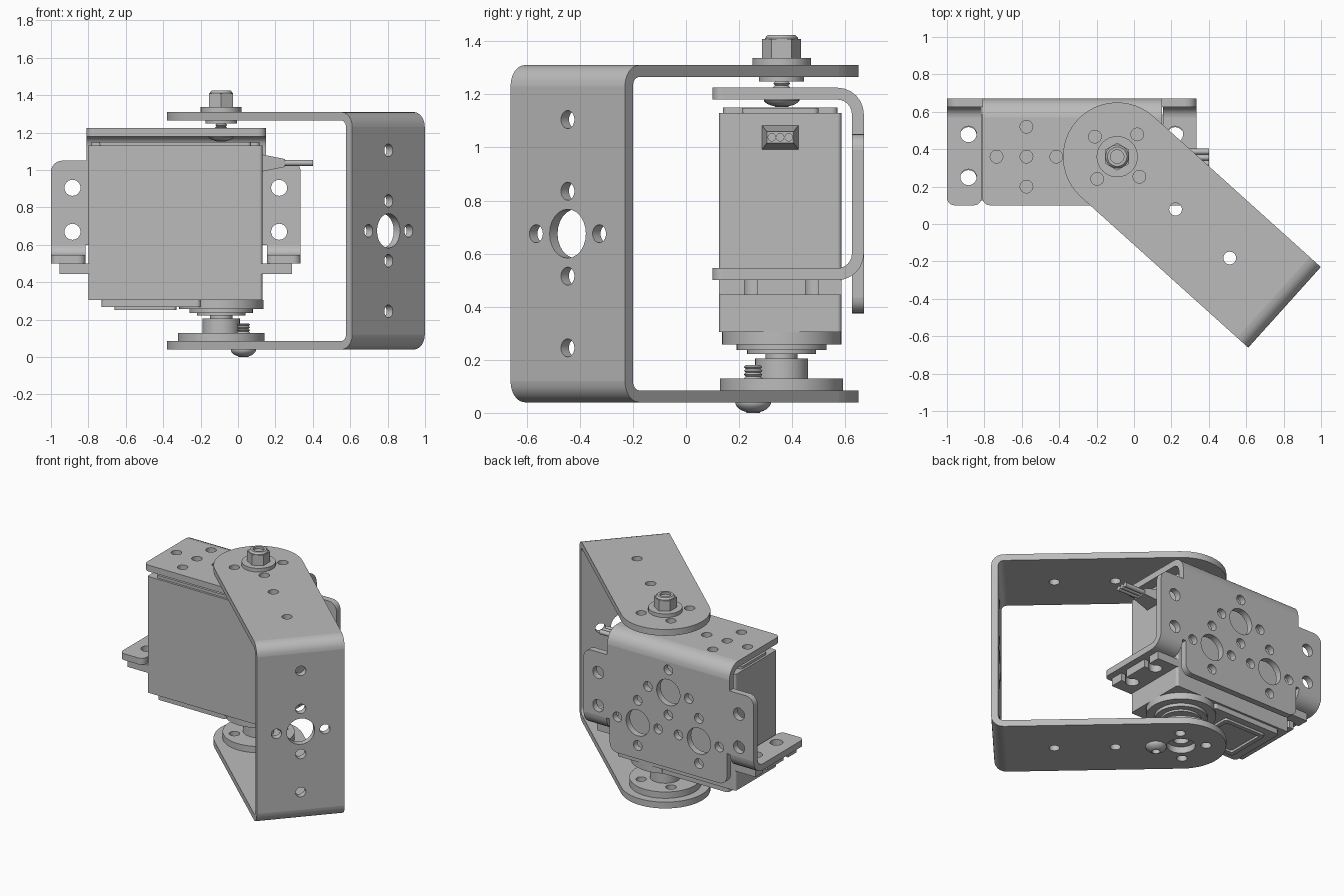
import bpy, bmesh
from math import sin, cos, pi, radians, asin
from mathutils import Matrix, Vector

cube = bpy.data.objects.get("Cube")
if cube:
    bpy.data.objects.remove(cube, do_unlink=True)

grey = bpy.data.materials.new("metal grey")
grey.use_nodes = True
grey.diffuse_color = (0.5, 0.5, 0.5, 1)
for node in grey.node_tree.nodes:
    if node.type == 'BSDF_PRINCIPLED':
        node.inputs["Base Color"].default_value = grey.diffuse_color

PX, PY = -0.09, 0.36                      # pivot axis
T = 0.045                                 # sheet thickness
HOLE, BIG, RING = 0.034, 0.092, 0.16      # hole radii and hole ring radius
ARM = Matrix.Translation((PX, PY, 0)) @ Matrix.Rotation(radians(-42), 4, 'Z')
AXES = {'xy': (0, 1, 2), 'xz': (0, 2, 1), 'yz': (1, 2, 0)}


def circle(x, y, r, n=24):
    return [(x + r * cos(2 * pi * i / n), y + r * sin(2 * pi * i / n)) for i in range(n)]


def cross(x, y, centre=BIG):
    """One centre hole and four small ones around it."""
    spots = [(RING, 0), (-RING, 0), (0, RING), (0, -RING)]
    return [circle(x, y, centre)] + [circle(x + a, y + b, HOLE) for a, b in spots]


def rounded(points):
    """Outline whose right-angled corners (x, y, radius) are rounded."""
    out = []
    for i, p in enumerate(points):
        c = Vector(p[:2])
        if len(p) < 3:
            out.append(tuple(c))
            continue
        a = (Vector(points[i - 1][:2]) - c).normalized() * p[2]
        b = (Vector(points[(i + 1) % len(points)][:2]) - c).normalized() * p[2]
        for k in range(7):
            s = pi / 2 * k / 6
            out.append(tuple(c + a + b - b * cos(s) - a * sin(s)))
    return out


def rect(x0, x1, y0, y1, r=0):
    corners = [(x0, y0), (x1, y0), (x1, y1), (x0, y1)]
    return rounded([c + (r,) for c in corners]) if r else corners


def bend(cx, cy, sx, sy, r):
    """Quarter ring that joins two sheets."""
    arc = lambda q: [(cx + sx * q * cos(pi * k / 12), cy + sy * q * sin(pi * k / 12)) for k in range(7)]
    return arc(r) + arc(r - T)[::-1]


def slab(bm, loops, plane, lo, hi):
    """Extrude an outline with holes between two levels."""
    def place(p, w):
        co = [0, 0, 0]
        for axis, value in zip(AXES[plane], (p[0], p[1], w)):
            co[axis] = value
        return bm.verts.new(co)
    top, edges = {}, []
    for loop in loops:
        base = [place(p, lo) for p in loop]
        for v, p in zip(base, loop):
            top[v] = place(p, hi)
        for a, b in zip(base, base[1:] + base[:1]):
            edges.append(bm.edges.new((a, b)))
            bm.faces.new((a, b, top[b], top[a]))
    normal = [0, 0, 0]
    normal[AXES[plane][2]] = 1
    fill = bmesh.ops.triangle_fill(bm, use_beauty=True, edges=edges, normal=normal)
    for f in [g for g in fill["geom"] if isinstance(g, bmesh.types.BMFace)]:
        bm.faces.new([top[v] for v in f.verts])


def finish(bm, name, matrix=Matrix()):
    bmesh.ops.remove_doubles(bm, verts=bm.verts, dist=1e-4)
    inner = [f for f in bm.faces if all(len(e.link_faces) > 2 for e in f.edges)]
    bmesh.ops.delete(bm, geom=inner, context='FACES')
    bmesh.ops.recalc_face_normals(bm, faces=bm.faces)
    mesh = bpy.data.meshes.new(name)
    bm.to_mesh(mesh)
    bm.free()
    ob = bpy.data.objects.new(name, mesh)
    ob.matrix_world = matrix
    bpy.context.collection.objects.link(ob)
    mesh.materials.append(grey)
    bpy.ops.object.select_all(action='DESELECT')
    ob.select_set(True)
    bpy.context.view_layer.objects.active = ob
    bpy.ops.object.shade_smooth_by_angle(angle=radians(32))
    for p in mesh.polygons:               # sheet faces stay flat
        if max(abs(c) for c in p.normal) > 0.9999:
            p.use_smooth = False
    return ob


def plate(name, loops, plane, lo, hi, matrix=Matrix()):
    bm = bmesh.new()
    slab(bm, loops, plane, lo, hi)
    return finish(bm, name, matrix)


def turned(name, profile, x=PX, y=PY, sides=32, matrix=Matrix()):
    """Lathe a (radius, height) profile around a vertical axis."""
    bm = bmesh.new()
    vs = [bm.verts.new((r, 0, z)) for r, z in profile]
    es = [bm.edges.new(pair) for pair in zip(vs, vs[1:])]
    bmesh.ops.spin(bm, geom=vs + es, cent=(0, 0, 0), axis=(0, 0, 1), angle=2 * pi, steps=sides)
    return finish(bm, name, matrix @ Matrix.Translation((x, y, 0)))


def thread(name, z0, z1, r, **kw):
    n = round((z1 - z0) / 0.007)
    ridges = [(r - 0.007 * (i % 2), z0 + (z1 - z0) * i / n) for i in range(n + 1)]
    return turned(name, [(0, z0)] + ridges + [(0, z1)], sides=20, **kw)


def dome(name, z, h, r, **kw):
    """Button screw head with a socket; z is the flat side, h is signed."""
    cap = [(r, z), (r, z + h * 0.15)]
    cap += [(r * cos(s), z + h * sin(s)) for s in (0.4, 0.7, 0.95, 1.15)]
    sock = r * 0.38
    return turned(name, [(0, z)] + cap + [(sock, z + h), (sock, z + h * 0.35), (0, z + h * 0.35)], **kw)


# swinging U bracket, built along its own arm
L, W, R, Z0, Z1 = 1.204, 0.29, 0.08, 0.04, 1.31
bm = bmesh.new()
arm = [(W * cos(pi / 2 + pi * i / 24), W * sin(pi / 2 + pi * i / 24)) for i in range(25)]
arm += [(L - R, -W), (L - R, W)]
far = [circle(0.42, 0, HOLE), circle(0.81, 0, HOLE)]
slab(bm, [arm] + far + cross(0, 0), 'xy', Z0, Z0 + T)
slab(bm, [arm] + far + cross(0, 0, HOLE), 'xy', Z1 - T, Z1)
mid = (Z0 + Z1) / 2
ends = [circle(0, mid + s * 0.43, HOLE) for s in (-1, 1)]
slab(bm, [rect(-W, W, Z0 + R, Z1 - R)] + cross(0, mid) + ends, 'yz', L - T, L)
slab(bm, [bend(L - R, Z0 + R, 1, -1, R)], 'xz', -W, W)
slab(bm, [bend(L - R, Z1 - R, 1, 1, R)], 'xz', -W, W)
finish(bm, "swing_bracket", ARM)

# motor bracket: top sheet, back sheet with wings, two flanges
CX, YB, YF, R = -0.33, 0.67, 0.1, 0.1
ZT, ZF = 1.225, 0.5
bm = bmesh.new()
top = rounded([(-0.81, YF, 0.04), (0.15, YF, 0.04), (0.15, YB - R), (-0.81, YB - R)])
slab(bm, [top] + cross(-0.575, PY, HOLE) + cross(PX, PY, HOLE), 'xy', ZT - T, ZT)
slab(bm, [bend(YB - R, ZT - R, 1, 1, R)], 'yz', -0.81, 0.15)
low = ZF + R
back = rounded([(-1, low), (-0.815, low), (-0.79, low), (-0.79, 0.375, 0.06), (0.13, 0.375, 0.06),
                (0.13, low), (0.155, low), (0.335, low), (0.335, 1.05, 0.06), (0.15, 1.05),
                (0.15, ZT - R), (-0.81, ZT - R), (-0.81, 1.05), (-1, 1.05, 0.06)])
holes = cross(CX, 0.91) + cross(PX, 0.63) + cross(-0.57, 0.63)
holes += [circle(x, z, 0.043) for x in (-0.885, 0.22) for z in (0.67, 0.905)]
slab(bm, [back] + holes, 'xz', YB - T, YB)
for x0, x1, hx in ((-1, -0.815, -0.885), (0.155, 0.335, 0.22)):
    flange = rounded([(x0, YF, 0.04), (x1, YF, 0.04), (x1, YB - R), (x0, YB - R)])
    slab(bm, [flange] + [circle(hx, y, 0.043) for y in (0.25, 0.48)], 'xy', ZF, ZF + T)
    slab(bm, [bend(YB - R, ZF + R, 1, -1, R)], 'yz', x0, x1)
finish(bm, "motor_bracket")

# motor case with lid and base details
plate("motor_case", [rect(-0.8, 0.13, 0.125, 0.585, 0.015)], 'xy', 0.305, 1.13)
plate("motor_lid", [rect(-0.74, 0.07, 0.14, 0.57, 0.02)], 'xy', 1.13, 1.15)
plate("lid_bar", [rect(-0.785, 0.115, 0.21, 0.5, 0.02)], 'xy', 1.13, 1.148)
plate("base_cover", [rect(-0.73, -0.2, 0.14, 0.57, 0.02)], 'xy', 0.268, 0.305)
plate("base_rim", [rect(-0.66, -0.33, 0.19, 0.52, 0.02), rect(-0.63, -0.36, 0.22, 0.49, 0.01)],
      'xy', 0.252, 0.268)
turned("output_boss", [(0, 0.305), (0.225, 0.305), (0.225, 0.258), (0.17, 0.258), (0.17, 0.236),
                       (0.13, 0.236), (0.13, 0.222), (0, 0.222)], sides=40)

# mounting ears with open keyhole slots
side = [(0.29, 0.125)]
start = asin(0.025 / 0.043)
for y in (0.245, 0.475):
    side.append((0.29, y - 0.025))
    for i in range(17):
        a = -start - (2 * pi - 2 * start) * i / 16
        side.append((0.22 + 0.043 * cos(a), y + 0.043 * sin(a)))
    side.append((0.29, y + 0.025))
side.append((0.29, 0.585))
mirrored = [(-0.665 - x, y) for x, y in reversed(side)]
plate("mounting_ears", [side + mirrored], 'xy', 0.445, 0.5)

# cable exit and three wires
bm = bmesh.new()
slab(bm, [rect(0.285, 0.425, 0.99, 1.085)], 'yz', 0.12, 0.25)
for v in bm.verts:
    if v.co.x > 0.2:
        v.co.y = 0.355 + (v.co.y - 0.355) * 0.72
        v.co.z = 1.038 + (v.co.z - 1.038) * 0.45
finish(bm, "cable_grommet")
for i in (-1, 0, 1):
    plate("wire", [circle(0.355 + i * 0.032, 1.038, 0.016, 12)], 'yz', 0.2, 0.4)

# output horn under the motor
plate("horn_disc", [circle(0, 0, 0.232, 48)] + cross(0, 0, 0.05), 'xy', 0.085, 0.13, ARM)
turned("horn_hub", [(0, 0.128), (0.1, 0.128), (0.1, 0.205), (0.06, 0.205), (0.06, 0.23), (0, 0.23)])
dome("horn_screw_head", Z0, -Z0, 0.067, x=RING, y=0, matrix=ARM)
thread("horn_screw_thread", 0.03, 0.18, 0.035, x=RING, y=0, matrix=ARM)

# pivot bolt, washers and lock nut
dome("pivot_bolt_head", ZT - T, -0.027, 0.067)
thread("pivot_bolt_thread", 1.17, 1.41, 0.032)
for name, r, z0, z1 in (("lower_washer", 0.085, 1.248, 1.265), ("upper_washer", 0.11, 1.31, 1.336)):
    plate(name, [circle(PX, PY, r, 32), circle(PX, PY, 0.03)], 'xy', z0, z1)
hexagon = [(PX + 0.074 * sin(pi * i / 3), PY + 0.074 * cos(pi * i / 3)) for i in range(6)]
plate("lock_nut", [hexagon, circle(PX, PY, 0.03)], 'xy', 1.336, 1.408)
turned("lock_nut_collar", [(0.036, 1.4), (0.062, 1.4), (0.062, 1.412), (0.052, 1.424),
                           (0.036, 1.424), (0.036, 1.4)])
